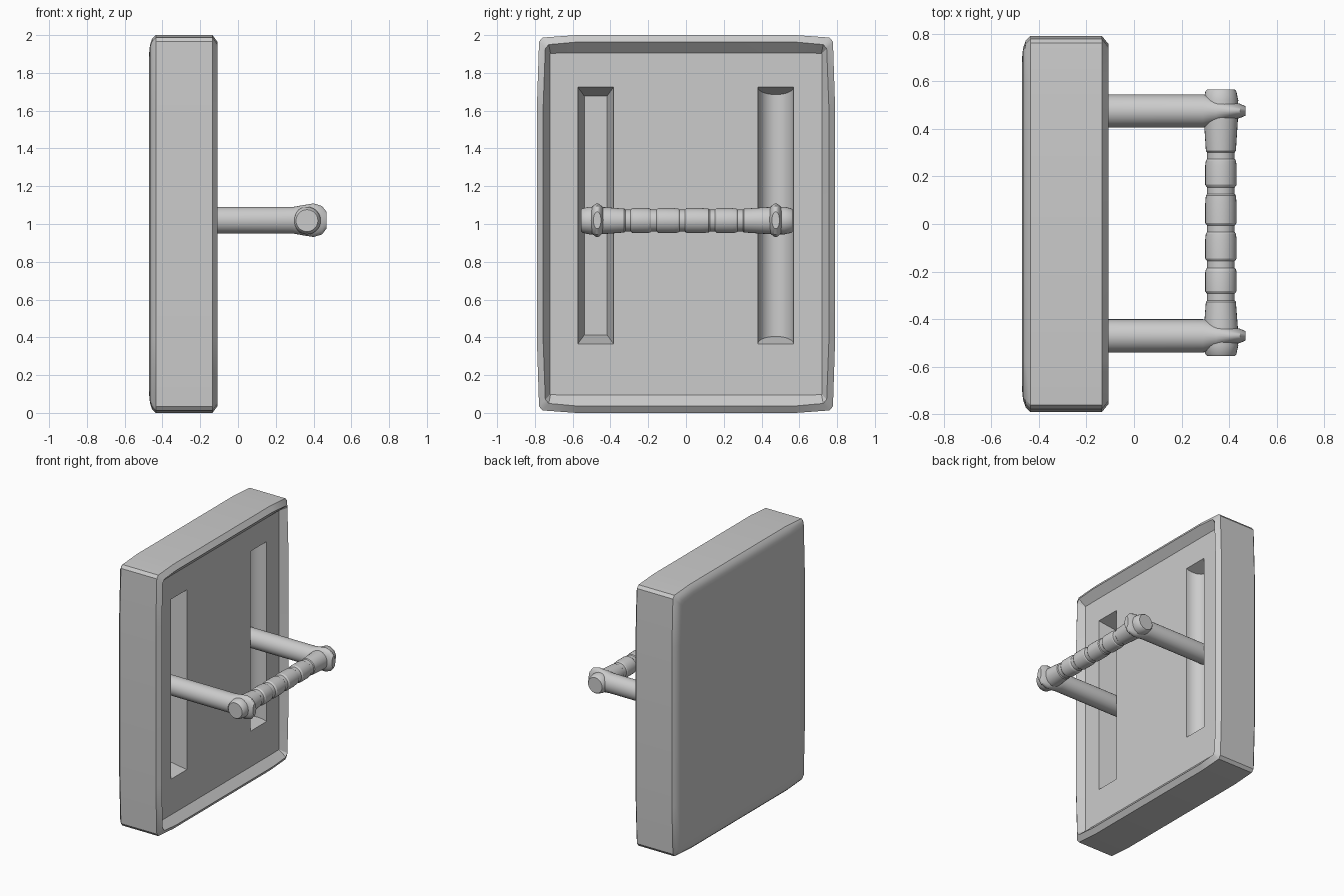
import bpy, bmesh
from math import sin, cos, pi, radians

if "Cube" in bpy.data.objects:
    bpy.data.objects.remove(bpy.data.objects["Cube"])


def loft(name, rings, angle=30):
    """Skin a list of equal-length point rings and cap both ends."""
    bm = bmesh.new()
    loops = [[bm.verts.new(p) for p in ring] for ring in rings]
    n = len(loops[0])
    for a, b in zip(loops, loops[1:]):
        for i in range(n):
            j = (i + 1) % n
            bm.faces.new((a[i], a[j], b[j], b[i]))
    bm.faces.new(loops[0])
    bm.faces.new(loops[-1])
    bmesh.ops.recalc_face_normals(bm, faces=bm.faces)
    me = bpy.data.meshes.new(name)
    bm.to_mesh(me)
    bm.free()
    ob = bpy.data.objects.new(name, me)
    bpy.context.collection.objects.link(ob)
    smooth(ob, angle)
    return ob


def smooth(ob, angle=30):
    bpy.ops.object.select_all(action='DESELECT')
    ob.select_set(True)
    bpy.context.view_layer.objects.active = ob
    bpy.ops.object.shade_smooth_by_angle(angle=radians(angle))


def outline(x, iy, iz, c=1.0):
    """Slightly bowed rectangle, inset by iy / iz, corner softness c."""
    hy, hz = 0.79 - iy, 1.0 - iz
    q = [(hy, 0.6), (hy - 0.012 * c, hz - 0.035 * c),
         (hy - 0.03 * c, hz - 0.013 * c), (0.58, hz)]
    pts = q + [(-y, z) for y, z in reversed(q)]
    pts += [(-y, -z) for y, z in pts]
    return [(x, y, z + 1) for y, z in pts]


def rect(x, y, hy, z, hz):
    return [(x, y + a * hy, z + b * hz) for a, b in ((1, 1), (-1, 1), (-1, -1), (1, -1))]


# Shield slab with rounded back and recessed front
panel = loft("panel", [outline(*r) for r in (
    (-0.47, 0.09, 0.09), (-0.466, 0.05, 0.05), (-0.455, 0.02, 0.02), (-0.435, 0, 0),
    (-0.135, 0, 0), (-0.108, 0.033, 0.037), (-0.16, 0.07, 0.095, 0.1))])

# Slots: a tapered flat-bottomed one and a rounded trough
flat_slot = loft("flat_slot_cutter", [
    rect(-0.05, -0.478, 0.095, 1.045, 0.68), rect(-0.16, -0.478, 0.095, 1.045, 0.68),
    rect(-0.31, -0.478, 0.06, 1.045, 0.632)], 10)
trough = [rect(-0.05, 0.475, 0.095, 1.045, 0.68)]
for i in range(9):
    a = radians(i * 10.5)
    trough.append(rect(-0.16 - 0.1 * sin(a), 0.475, 0.095 * cos(a), 1.045, 0.68 - 0.04 * sin(a)))
round_slot = loft("round_slot_cutter", trough)

for cutter in (flat_slot, round_slot):
    mod = panel.modifiers.new("slot", 'BOOLEAN')
    mod.object = cutter
    mod.operation = 'DIFFERENCE'
    mod.solver = 'EXACT'
    bpy.context.view_layer.objects.active = panel
    bpy.ops.object.modifier_apply(modifier=mod.name)
    bpy.data.objects.remove(cutter)
smooth(panel)

# Arms, flattening into clasps around the grip
N = 28
arm_profile = [(-0.33, 0.07, 0.07), (0.29, 0.07, 0.07), (0.345, 0.06, 0.08),
               (0.40, 0.04, 0.089), (0.445, 0.03, 0.075), (0.468, 0.02, 0.045)]
for side, y in (("left", -0.47), ("right", 0.475)):
    loft(side + "_arm", [[(x, y + ry * cos(2 * pi * k / N), 1.02 + rz * sin(2 * pi * k / N))
                          for k in range(N)] for x, ry, rz in arm_profile])

# Grip bar turned with narrow grooves
bar = [(-0.555, 0.058), (-0.547, 0.065), (-0.51, 0.073), (-0.43, 0.071)]
for g in (-0.307, -0.17, -0.02, 0.14, 0.287):
    bar += [(g - 0.02, 0.063), (g - 0.014, 0.058), (g + 0.014, 0.058), (g + 0.02, 0.063)]
    if g < 0.2:
        bar += [(g + 0.025, 0.066), (g + 0.105, 0.066)]
bar += [(0.43, 0.071), (0.52, 0.073), (0.557, 0.065), (0.565, 0.058)]
loft("grip_bar", [[(0.365 + r * cos(2 * pi * k / N), y, 1.018 + r * sin(2 * pi * k / N))
                   for k in range(N)] for y, r in bar])
